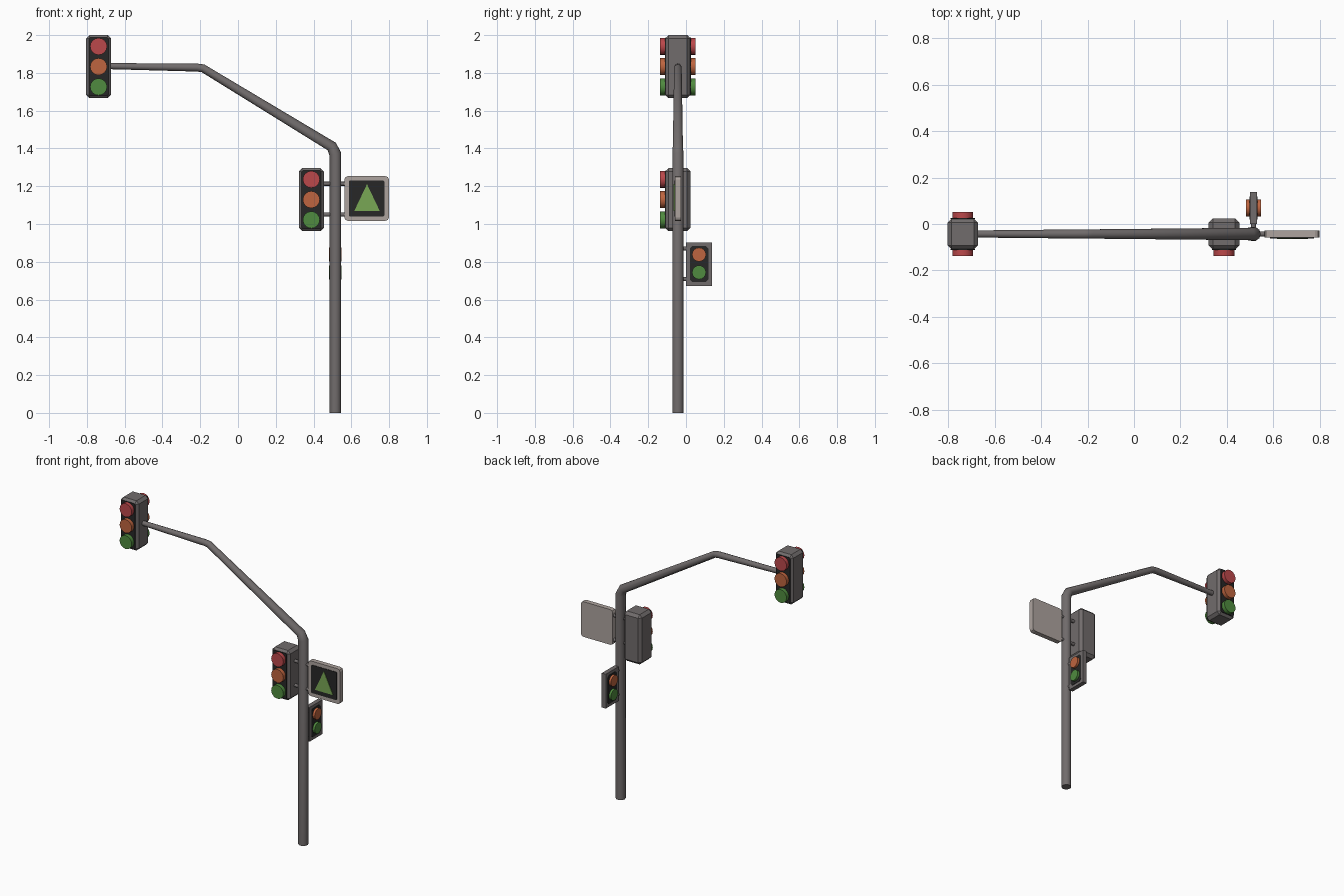
import bpy, bmesh, math
from mathutils import Vector, Matrix

if "Cube" in bpy.data.objects:
    bpy.data.objects.remove(bpy.data.objects["Cube"])

YC = -0.043          # depth of the pole centre line
PX = 0.515           # pole x


def mat(name, r, g, b):
    m = bpy.data.materials.new(name)
    m.diffuse_color = (r, g, b, 1)
    m.use_nodes = True
    m.node_tree.nodes["Principled BSDF"].inputs["Base Color"].default_value = m.diffuse_color
    return m


GREY = mat("pole grey", 0.165, 0.15, 0.15)
BEIGE = mat("sign beige", 0.42, 0.37, 0.345)
BLACK = mat("panel black", 0.02, 0.02, 0.02)
RED = mat("red lens", 0.50, 0.065, 0.07)
ORANGE = mat("orange lens", 0.52, 0.13, 0.05)
GREEN = mat("green lens", 0.08, 0.26, 0.05)
ARROW = mat("arrow green", 0.19, 0.39, 0.09)


def finish(bm, name, material, smooth=False):
    bmesh.ops.recalc_face_normals(bm, faces=bm.faces)
    me = bpy.data.meshes.new(name)
    bm.to_mesh(me)
    bm.free()
    me.materials.append(material)
    ob = bpy.data.objects.new(name, me)
    bpy.context.collection.objects.link(ob)
    if smooth:
        bpy.context.view_layer.objects.active = ob
        ob.select_set(True)
        bpy.ops.object.shade_smooth_by_angle(angle=math.radians(50))
        ob.select_set(False)
    return ob


def box(name, c, s, material, bevel=0.0):
    bm = bmesh.new()
    bmesh.ops.create_cube(bm, size=1, matrix=Matrix.Translation(c) @ Matrix.Diagonal((*s, 1)))
    if bevel:
        bmesh.ops.bevel(bm, geom=bm.edges[:], offset=bevel, segments=1, affect='EDGES')
    return finish(bm, name, material)


def rod(name, a, b, r, material, sides=16):
    a, b = Vector(a), Vector(b)
    d = b - a
    m = Matrix.Translation((a + b) / 2) @ d.to_track_quat('Z', 'Y').to_matrix().to_4x4()
    bm = bmesh.new()
    bmesh.ops.create_cone(bm, cap_ends=True, segments=sides, radius1=r, radius2=r,
                          depth=d.length, matrix=m)
    return finish(bm, name, material, True)


def plate(name, outline, origin, u, n, t, material):
    """Flat plate: outline in (u, z), starting at origin, raised by t along n."""
    bm = bmesh.new()
    o, u, n = Vector(origin), Vector(u), Vector(n)
    f = bm.faces.new([bm.verts.new(o + u * p + Vector((0, 0, q))) for p, q in outline])
    top = bmesh.ops.extrude_face_region(bm, geom=[f])["geom"]
    bmesh.ops.translate(bm, vec=n * t, verts=[v for v in top if isinstance(v, bmesh.types.BMVert)])
    return finish(bm, name, material)


def octagon(w, h, c):
    pts = []
    for sx, sz in ((1, 1), (-1, 1), (-1, -1), (1, -1)):
        p = [(sx * w, sz * (h - c)), (sx * (w - c), sz * h)]
        pts += p if sx * sz > 0 else p[::-1]
    return pts


# Pole and bent arm: one tapered tube with mitred rings
path = [(PX, 0, .031), (PX, 1.37, .031), (.497, 1.41, .028),
        (-.185, 1.824, .021), (-.215, 1.828, .021), (-.69, 1.836, .016)]
SIDES = 10
bm = bmesh.new()
rings = []
for i, (x, z, r) in enumerate(path):
    p = Vector((x, z))
    d1 = (p - Vector(path[i - 1][:2])).normalized() if i else None
    d2 = (Vector(path[i + 1][:2]) - p).normalized() if i < len(path) - 1 else d1
    d1 = d1 or d2
    t = (d1 + d2).normalized()
    k = r / t.dot(d1)
    rings.append([bm.verts.new((x - t.y * k * math.cos(a), YC + r * math.sin(a),
                                z + t.x * k * math.cos(a)))
                  for a in (2 * math.pi * j / SIDES for j in range(SIDES))])
for A, B in zip(rings, rings[1:]):
    for j in range(SIDES):
        bm.faces.new((A[j], A[j - 1], B[j - 1], B[j]))
bm.faces.new(rings[0])
bm.faces.new(rings[-1])
finish(bm, "pole_and_arm", GREY, True)


# Three-lens signal heads
def signal_head(name, x, z, faces):
    box(name + "_housing", (x, YC, z), (.132, .134, .334), GREY, .018)
    for s in faces:
        y = YC + s * .067
        tag = name + ("_front" if s < 0 else "_back")
        plate(tag + "_panel", octagon(.052, .154, .008), (x, y - s * .002, z), (1, 0, 0),
              (0, s, 0), .004, BLACK)
        for dz, m in ((.107, RED), (0, ORANGE), (-.107, GREEN)):
            rod(tag + "_" + m.name.replace(" ", "_"), (x, y - s * .005, z + dz),
                (x, YC + s * .0945, z + dz), .045, m)


signal_head("arm_signal", -.738, 1.833, (-1, 1))
signal_head("pole_signal", .388, 1.129, (-1,))

# Brackets carrying the pole signal and the sign
for i, z in enumerate((1.213, 1.05)):
    rod(f"cross_bracket_{i}", (.44, YC, z), (.575, YC, z), .011, GREY, 8)

# Square arrow sign
SX, SZ = .681, 1.135
bm = bmesh.new()
bmesh.ops.create_cube(bm, size=1, matrix=Matrix.Translation((SX, YC, SZ)) @ Matrix.Diagonal((.236, .032, .236, 1)))
corners = [e for e in bm.edges if abs(e.verts[0].co.y - e.verts[1].co.y) > .01]
bmesh.ops.bevel(bm, geom=corners, offset=.018, segments=2, profile=.5, affect='EDGES')
finish(bm, "sign_board", BEIGE)
plate("sign_panel", octagon(.094, .094, .004), (SX, YC - .015, SZ), (1, 0, 0), (0, -1, 0), .004, BLACK)
plate("sign_arrow", [(-.067, -.065), (.067, -.065), (0, .076)], (SX + .002, YC - .018, SZ),
      (1, 0, 0), (0, -1, 0), .004, ARROW)

# Two-lens crossing signal behind the pole, lit on both sides
CY, CZ = .069, .788
box("crossing_housing", (PX, CY, CZ), (.03, .136, .23), GREY)
for s in (-1, 1):
    tag = "crossing_" + ("left" if s < 0 else "right")
    plate(tag + "_panel", octagon(.049, .096, .014), (PX + s * .014, CY, CZ), (0, 1, 0),
          (s, 0, 0), .003, BLACK)
    for z, m in ((.838, ORANGE), (.744, GREEN)):
        rod(tag + "_" + m.name.replace(" ", "_"), (PX + s * .01, CY, z),
            (PX + s * .032, CY, z), .037, m)
for i, z in enumerate((.87, .708)):
    rod(f"crossing_bracket_{i}", (PX, YC, z), (PX, .005, z), .011, GREY, 8)
